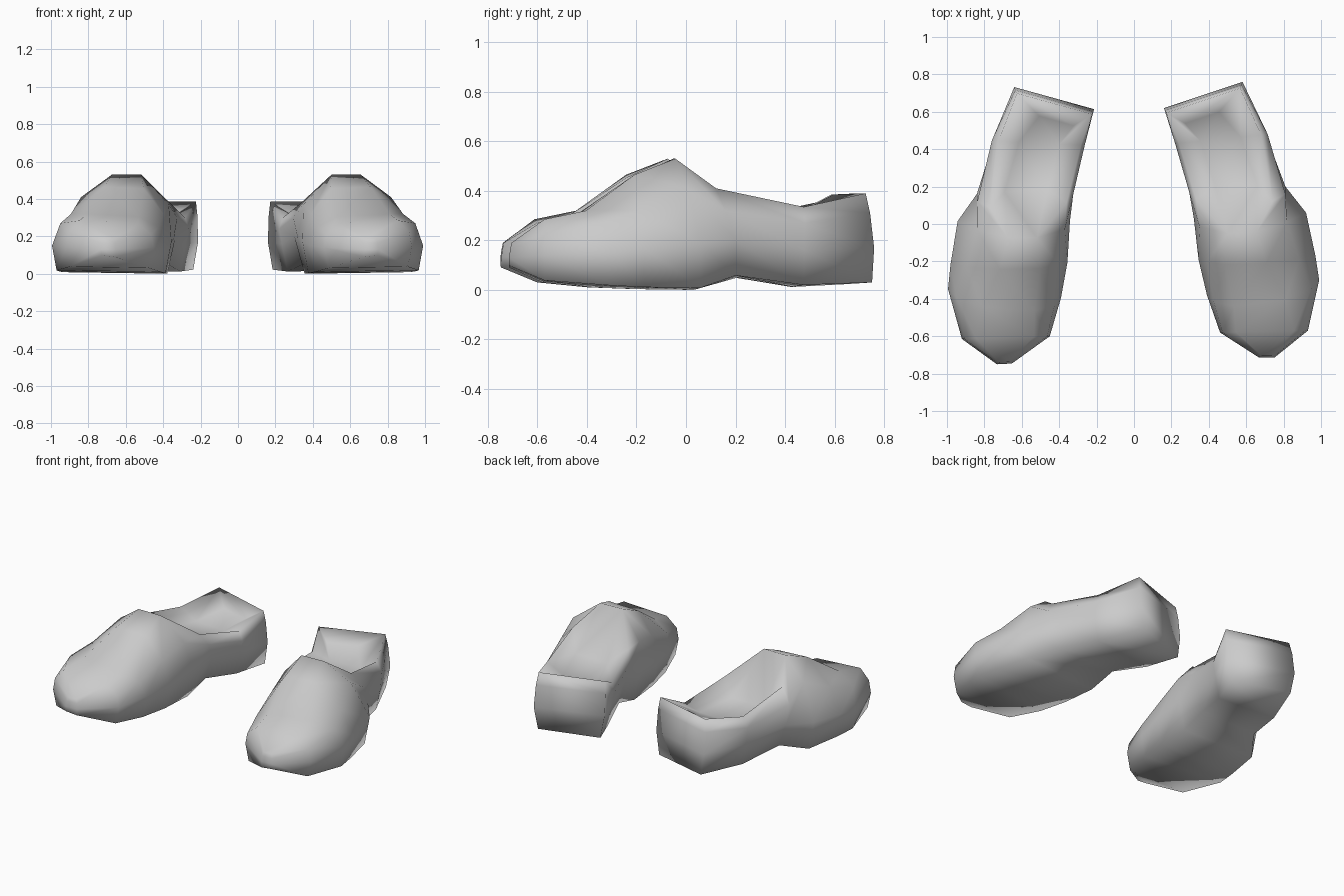
import bpy, bmesh, math
from mathutils import Matrix, Vector

cube = bpy.data.objects.get("Cube")
if cube:
    bpy.data.objects.remove(cube, do_unlink=True)

# One plain grey for both shoes
grey = bpy.data.materials.new("plain grey")
grey.use_nodes = True
GREY = (0.6, 0.6, 0.6, 1)
grey.diffuse_color = GREY
grey.node_tree.nodes["Principled BSDF"].inputs["Base Color"].default_value = GREY

# Cross-sections from heel to toe:
# inner edge xy, outer edge xy, z of sole and widest line, insets of both,
# shoulders and top corners as (fraction across, z), forward shift of the top:
# outer shoulder, outer top, inner top, inner shoulder
SECTIONS = [
    ((0.16, 0.62), (0.58, 0.76), 0.022, 0.17, 0.06, 0.0,
     (0.99, 0.31), (0.97, 0.39), (0.03, 0.385), (0.01, 0.31), -0.03),
    ((0.22, 0.43), (0.72, 0.48), 0.012, 0.16, 0.09, 0.03,
     (0.99, 0.27), (0.92, 0.335), (0.04, 0.30), (0.0, 0.24), 0.0),
    ((0.29, 0.21), (0.82, 0.20), 0.050, 0.20, 0.10, 0.02,
     (0.98, 0.32), (0.85, 0.41), (0.08, 0.375), (0.01, 0.30), -0.08),
    ((0.32, 0.03), (0.92, 0.06), 0.000, 0.19, 0.06, 0.0,
     (0.83, 0.41), (0.56, 0.53), (0.30, 0.53), (0.05, 0.37), -0.09),
    ((0.345, -0.19), (0.97, -0.17), 0.003, 0.17, 0.05, 0.0,
     (0.86, 0.32), (0.58, 0.465), (0.24, 0.455), (0.07, 0.32), -0.03),
    ((0.39, -0.38), (0.99, -0.30), 0.010, 0.15, 0.04, 0.0,
     (0.93, 0.27), (0.70, 0.32), (0.24, 0.305), (0.06, 0.25), -0.08),
    ((0.46, -0.58), (0.93, -0.57), 0.030, 0.14, 0.05, 0.0,
     (0.97, 0.22), (0.84, 0.285), (0.18, 0.27), (0.03, 0.21), 0.0),
    ((0.67, -0.715), (0.75, -0.715), 0.090, 0.13, 0.05, 0.0,
     (0.95, 0.165), (0.85, 0.19), (0.15, 0.19), (0.05, 0.165), 0.01),
]
OPEN = 3                        # the foot opening ends at this section
INSOLE_Z = (0.33, 0.27, 0.29)   # shallow dished insole under the opening


def across(sec, t, z, shift=0.0):
    """Point a fraction t of the way from inner to outer edge."""
    p = Vector(sec[0]).lerp(Vector(sec[1]), t)
    return (p.x, p.y + shift, z)


def ring_points(sec):
    _, _, zb, zm, ib, im, so, to, ti, si, sh = sec
    return [
        across(sec, ib, zb), across(sec, 1 - ib, zb + 0.008),
        across(sec, 1 - im, zm), across(sec, *so, sh / 2),
        across(sec, *to, sh), across(sec, *ti, sh),
        across(sec, *si, sh / 2), across(sec, im, zm),
    ]


def build_shoe(name, matrix, mirrored):
    bm = bmesh.new()
    rings = [[bm.verts.new(p) for p in ring_points(s)] for s in SECTIONS]

    # Outer shell, leaving the foot opening between the top corners
    for i, (a, b) in enumerate(zip(rings, rings[1:])):
        for k in range(8):
            if k == 4 and i < OPEN:
                continue
            n = (k + 1) % 8
            bm.faces.new((a[k], a[n], b[n], b[k]))
    # Heel and toe ends, each in three bands
    for r in (rings[0], rings[-1]):
        for q in ((0, 1, 2, 7), (7, 2, 3, 6), (6, 3, 4, 5)):
            bm.faces.new([r[k] for k in q])

    # Lining: side walls, insole, heel wall and tongue back
    floor = []
    for i, (s, z) in enumerate(zip(SECTIONS, INSOLE_Z)):
        back = -0.12 if i == 0 else 0
        floor.append([bm.verts.new(across(s, t, z, back)) for t in (0.70, 0.27)])
    rim = [(r[4], r[5]) for r in rings[:OPEN + 1]]
    for i in range(OPEN - 1):
        for side in (0, 1):
            bm.faces.new((rim[i][side], rim[i + 1][side],
                          floor[i + 1][side], floor[i][side]))
        bm.faces.new((floor[i][0], floor[i + 1][0], floor[i + 1][1], floor[i][1]))
    bm.faces.new((rim[0][0], floor[0][0], floor[0][1], rim[0][1]))
    peak, last = rim[OPEN], floor[-1]
    bm.faces.new((last[0], peak[0], peak[1], last[1]))
    for side in (0, 1):
        bm.faces.new((rim[OPEN - 1][side], peak[side], last[side]))

    if mirrored:
        bmesh.ops.scale(bm, vec=(-1, 1, 1), verts=bm.verts)
    bmesh.ops.transform(bm, matrix=matrix, verts=bm.verts)
    bmesh.ops.recalc_face_normals(bm, faces=bm.faces)

    mesh = bpy.data.meshes.new(name)
    bm.to_mesh(mesh)
    bm.free()
    mesh.materials.append(grey)
    ob = bpy.data.objects.new(name, mesh)
    bpy.context.collection.objects.link(ob)
    bpy.ops.object.select_all(action='DESELECT')
    ob.select_set(True)
    bpy.context.view_layer.objects.active = ob
    bpy.ops.object.shade_smooth()


# Left shoe, and a mirrored right shoe turned slightly inwards
build_shoe("left_shoe", Matrix.Identity(4), False)
turn = (Matrix.Translation((-0.56, -0.035, 0)) @ Matrix.Rotation(math.radians(3), 4, 'Z')
        @ Matrix.Translation((0.54, 0.01, 0)))
build_shoe("right_shoe", turn, True)
